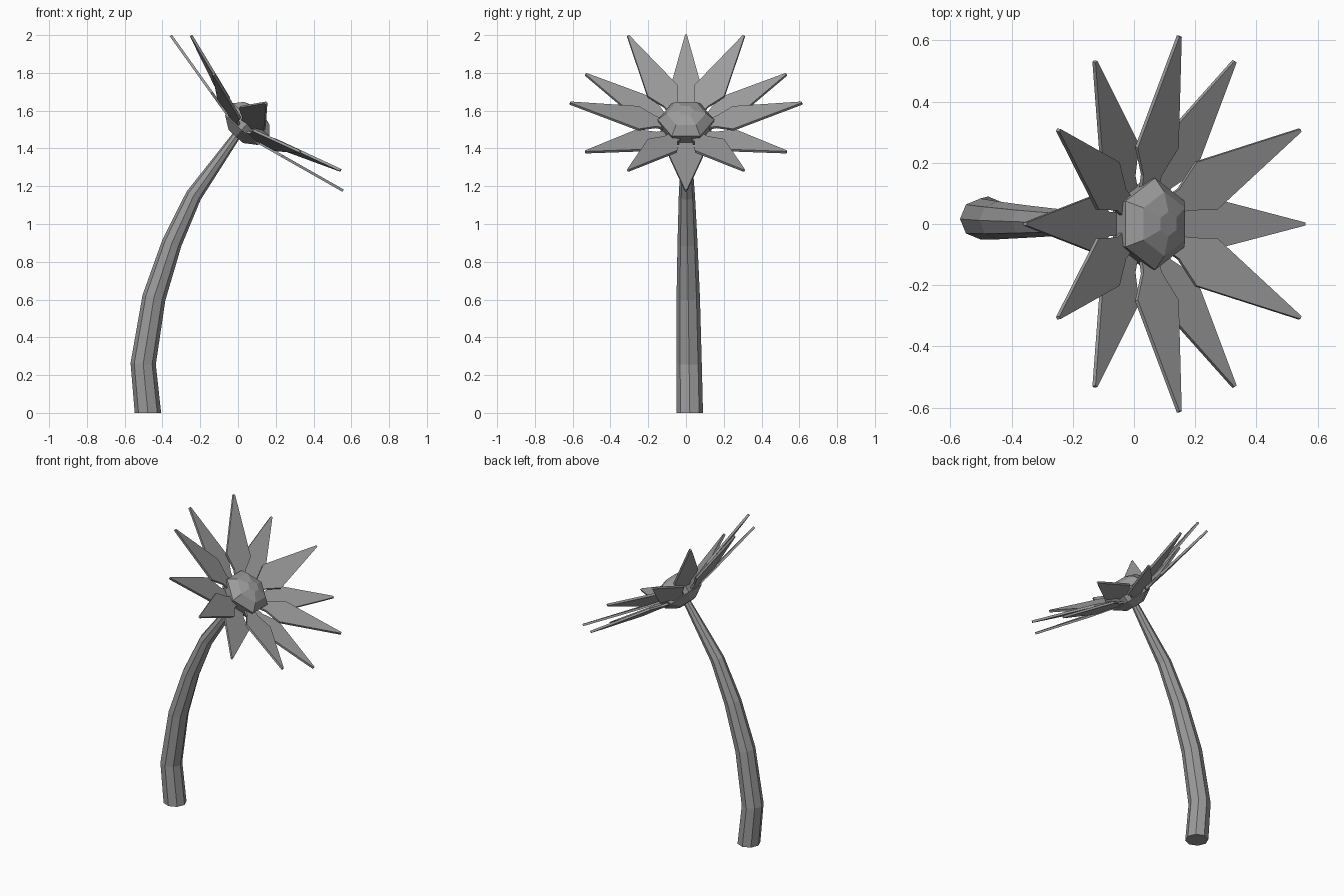
import bpy, bmesh
from math import sin, cos, pi
from mathutils import Vector

cube = bpy.data.objects.get("Cube")
if cube:
    bpy.data.objects.remove(cube)

grey = bpy.data.materials.new("mid_grey")
grey.use_nodes = True
COLOUR = (0.33, 0.33, 0.33, 1)
grey.diffuse_color = COLOUR
grey.node_tree.nodes["Principled BSDF"].inputs["Base Color"].default_value = COLOUR


def finish(name, bm):
    bmesh.ops.recalc_face_normals(bm, faces=bm.faces)
    mesh = bpy.data.meshes.new(name)
    bm.to_mesh(mesh)
    bm.free()
    mesh.materials.append(grey)
    obj = bpy.data.objects.new(name, mesh)
    bpy.context.collection.objects.link(obj)
    return obj


def loft(name, rings):
    """Skin a list of equal-sided rings and cap both ends."""
    bm = bmesh.new()
    loops = [[bm.verts.new(p) for p in ring] for ring in rings]
    n = len(loops[0])
    for a, b in zip(loops, loops[1:]):
        for i in range(n):
            j = (i + 1) % n
            bm.faces.new((a[i], a[j], b[j], b[i]))
    bm.faces.new(loops[0][::-1])
    bm.faces.new(loops[-1])
    return finish(name, bm)


def ring(centre, u, v, radius, sides):
    return [centre + radius * (u * cos(2 * pi * i / sides) + v * sin(2 * pi * i / sides))
            for i in range(sides)]


Y = Vector((0, 1, 0))

# Curved, tapering stem: x, z, radius
path = [(-0.477, 0, 0.07), (-0.502, 0.26, 0.067), (-0.445, 0.61, 0.062),
        (-0.35, 0.9, 0.053), (-0.235, 1.15, 0.043), (0.0, 1.48, 0.022)]
points = [Vector((x, 0.02 * (1 - z / 1.5), z)) for x, z, r in path]
rings = []
for i, p in enumerate(points):
    tangent = points[min(i + 1, len(points) - 1)] - points[max(i - 1, 0)]
    if i == 0:
        tangent = Vector((0, 0, 1))
    across = Y.cross(tangent).normalized()
    rings.append(ring(p, across, Y, path[i][2], 8))
loft("stem", rings)

# Flower frame: DOWN and Y span the disc, AXIS points out of the face
HEAD = Vector((0.002, 0, 1.478))
AXIS = Vector((0.669, 0, 0.743))
DOWN = Vector((0.743, 0, -0.669))

# Six-sided domed flower centre: height along axis, radius
profile = [(-0.02, 0.06), (0.025, 0.135), (0.10, 0.15), (0.145, 0.105), (0.165, 0.04)]
loft("flower_centre", [ring(HEAD + AXIS * h, Y, DOWN, r, 6) for h, r in profile])


# Pointed petals in two alternating layers: distance out, half width
outline = [(0.10, 0.035), (0.16, 0.04), (0.25, 0.09), (0.614, 0.005)]


def petal(name, angle, base, slope):
    out = DOWN * cos(angle) + Y * sin(angle)
    side = AXIS.cross(out)
    thick = (AXIS - out * slope).normalized() * 0.007
    bm = bmesh.new()
    edge = [(r, w) for r, w in outline] + [(r, -w) for r, w in reversed(outline)]
    layers = []
    for s in (-1, 1):
        layers.append([bm.verts.new(HEAD + out * r + side * w + AXIS * (base + slope * r) + thick * s)
                       for r, w in edge])
    low, top = layers
    bm.faces.new(low[::-1])
    bm.faces.new(top)
    for i in range(len(edge)):
        j = (i + 1) % len(edge)
        bm.faces.new((low[i], low[j], top[j], top[i]))
    finish(name, bm)


for k in range(12):
    if k % 2:
        petal(f"upper_petal_{k // 2 + 1}", k * pi / 6, 0.034, 0.30)
    else:
        petal(f"lower_petal_{k // 2 + 1}", k * pi / 6, 0.012, 0.22)
